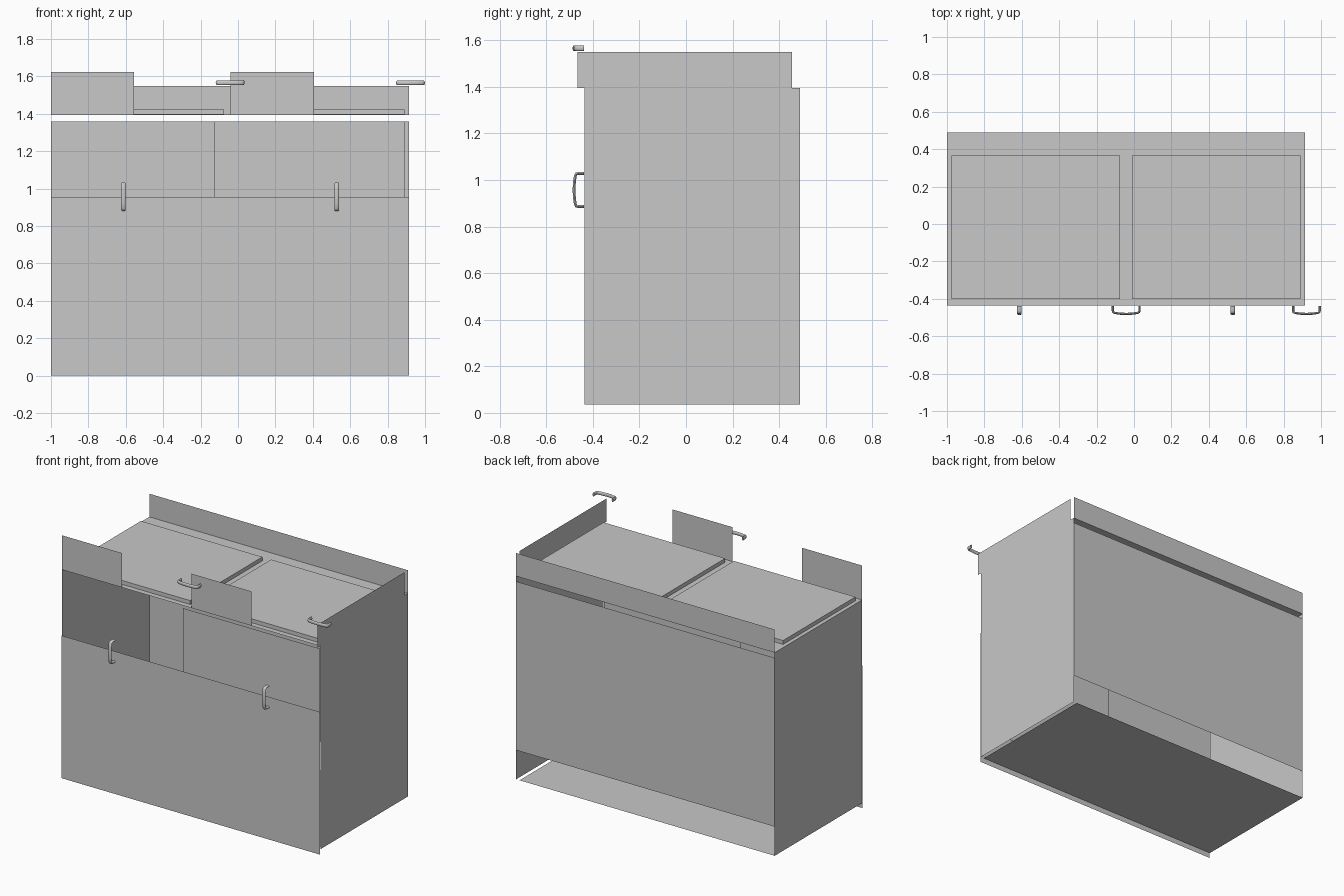
import bpy, bmesh, math
from mathutils import Vector

if "Cube" in bpy.data.objects:
    bpy.data.objects.remove(bpy.data.objects["Cube"])

grey = bpy.data.materials.new("plain_grey")
grey.diffuse_color = (0.58, 0.58, 0.58, 1)
grey.use_nodes = True
grey.node_tree.nodes["Principled BSDF"].inputs["Base Color"].default_value = grey.diffuse_color


def finish(name, bm):
    me = bpy.data.meshes.new(name)
    bm.to_mesh(me)
    bm.free()
    me.materials.append(grey)
    ob = bpy.data.objects.new(name, me)
    bpy.context.collection.objects.link(ob)
    return ob


def panel(name, lo, hi, flip=False):
    """Sheet panel between two corners that share one coordinate."""
    axis = [i for i in range(3) if lo[i] == hi[i]][0]
    a, b = (axis + 1) % 3, (axis + 2) % 3
    bm = bmesh.new()
    verts = []
    for s, t in ((0, 0), (1, 0), (1, 1), (0, 1)):
        p = list(lo)
        p[a] = (lo, hi)[s][a]
        p[b] = (lo, hi)[t][b]
        verts.append(bm.verts.new(p))
    bm.faces.new(verts[::-1] if flip else verts)
    return finish(name, bm)


def box(name, lo, hi):
    bm = bmesh.new()
    bmesh.ops.create_cube(bm, size=1)
    for v in bm.verts:
        v.co = [(lo[i] + hi[i]) / 2 + v.co[i] * (hi[i] - lo[i]) for i in range(3)]
    return finish(name, bm)


def handle(name, centre, along, across):
    """Bowed pull: flattened tube swept along a shallow arch."""
    half = [(-0.071, 0.0), (-0.071, 0.026), (-0.069, 0.033), (-0.062, 0.037),
            (-0.035, 0.041)]
    path = half + [(0, 0.043)] + [(-s, d) for s, d in reversed(half)]
    along, across, out = Vector(along), Vector(across), Vector((0, -1, 0))
    pts = [Vector(centre) + along * s + out * d for s, d in path]
    bm = bmesh.new()
    rings = []
    n = 12
    for i, p in enumerate(pts):
        tan = (pts[min(i + 1, len(pts) - 1)] - pts[max(i - 1, 0)]).normalized()
        side = tan.cross(across)
        ring = []
        for k in range(n):
            t = 2 * math.pi * k / n
            ring.append(bm.verts.new(p + side * 0.006 * math.cos(t)
                                     + across * 0.012 * math.sin(t)))
        rings.append(ring)
    for r, q in zip(rings, rings[1:]):
        for k in range(n):
            bm.faces.new((r[k], r[(k + 1) % n], q[(k + 1) % n], q[k]))
    bm.faces.new(rings[0][::-1])
    bm.faces.new(rings[-1])
    bmesh.ops.recalc_face_normals(bm, faces=bm.faces)
    ob = finish(name, bm)
    bpy.context.view_layer.objects.active = ob
    ob.select_set(True)
    bpy.ops.object.shade_smooth_by_angle(angle=math.radians(50))
    ob.select_set(False)


L, R = -1.0, 0.915          # cabinet left and right
F, B = -0.435, 0.49         # cabinet front and back

# Cabinet shell
panel("bottom_panel", (L, F, 0.035), (0.89, B, 0.035), True)
panel("top_panel", (L, F, 1.395), (R, B, 1.395))
panel("left_side", (L, F, 0.035), (L, B, 1.395), True)
panel("right_side", (R, F, 0.035), (R, B, 1.395))
panel("back_panel", (L, B, 0.23), (R, B, 1.36))
panel("lower_front", (L, F - 0.003, 0), (R, F - 0.003, 0.955), True)
panel("inner_door", (-0.125, -0.405, 0.23), (0.89, -0.405, 1.36), True)

# Upstands around the top
panel("back_upstand", (L, B, 1.395), (R, B, 1.55))
panel("right_upstand", (R, -0.465, 1.395), (R, 0.455, 1.55))
for i, x in enumerate((-1.0, -0.04)):
    panel(f"front_upstand_{i + 1}", (x, F, 1.395), (x + 0.445, F, 1.625), True)

# Worktop slabs
for i, x in enumerate((-0.975, -0.01)):
    box(f"worktop_slab_{i + 1}", (x, -0.4, 1.396), (x + 0.9, 0.365, 1.422))

# Pull handles
for i, x in enumerate((-0.613, 0.528)):
    handle(f"door_handle_{i + 1}", (x, -0.438, 0.957), (0, 0, 1), (1, 0, 0))
for i, x in enumerate((-0.042, 0.922)):
    handle(f"drawer_handle_{i + 1}", (x, -0.438, 1.566), (1, 0, 0), (0, 0, 1))
